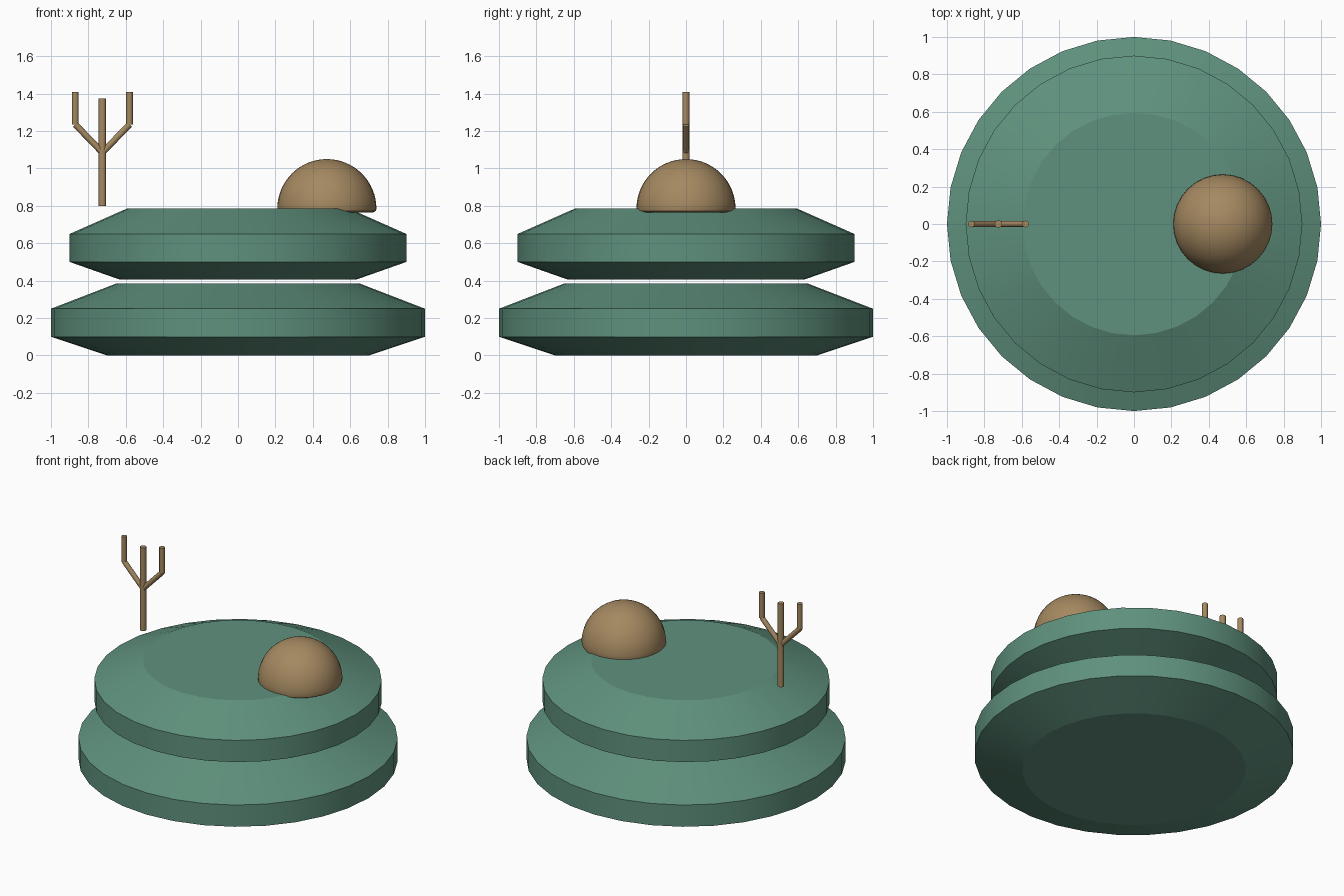
import bpy, bmesh, math
from mathutils import Vector

if "Cube" in bpy.data.objects:
    bpy.data.objects.remove(bpy.data.objects["Cube"])


def material(name, rgb):
    m = bpy.data.materials.new(name)
    m.diffuse_color = (*rgb, 1)
    m.use_nodes = True
    m.node_tree.nodes["Principled BSDF"].inputs["Base Color"].default_value = m.diffuse_color
    return m


GREEN = material("muted green", (0.114, 0.283, 0.205))
TAN = material("tan brown", (0.376, 0.250, 0.119))


def finish(name, bm, mat, angle):
    bmesh.ops.recalc_face_normals(bm, faces=bm.faces)
    mesh = bpy.data.meshes.new(name)
    bm.to_mesh(mesh)
    bm.free()
    mesh.materials.append(mat)
    ob = bpy.data.objects.new(name, mesh)
    bpy.context.collection.objects.link(ob)
    bpy.ops.object.select_all(action='DESELECT')
    ob.select_set(True)
    bpy.context.view_layer.objects.active = ob
    bpy.ops.object.shade_smooth_by_angle(angle=math.radians(angle))
    return ob


def lathe(name, profile, mat, angle, sides=32, x=0):
    """Closed solid of revolution from (radius, z) points, bottom to top."""
    bm = bmesh.new()
    rings = []
    for r, z in profile:
        rings.append([bm.verts.new((x + r * math.cos(i * math.tau / sides),
                                    r * math.sin(i * math.tau / sides), z))
                      for i in range(sides)])
    for a, b in zip(rings, rings[1:]):
        for i in range(sides):
            j = (i + 1) % sides
            bm.faces.new((a[i], a[j], b[j], b[i]))
    bm.faces.new(rings[0][::-1])
    bm.faces.new(rings[-1])
    return finish(name, bm, mat, angle)


def rod(name, start, end, radius=0.02):
    """Cylinder between two points."""
    start, end = Vector(start), Vector(end)
    d = end - start
    bm = bmesh.new()
    bmesh.ops.create_cone(bm, cap_ends=True, segments=12, radius1=radius,
                          radius2=radius, depth=d.length)
    turn = d.to_track_quat('Z', 'Y').to_matrix().to_4x4()
    bmesh.ops.transform(bm, matrix=turn, verts=bm.verts)
    bmesh.ops.translate(bm, vec=(start + end) / 2, verts=bm.verts)
    return finish(name, bm, TAN, 40)


# Two stacked discs with bevelled rims
lathe("lower_disc", [(0.7, 0), (1, 0.1), (1, 0.25), (0.65, 0.385)], GREEN, 15)
lathe("upper_disc", [(0.63, 0.405), (0.9, 0.5), (0.9, 0.65), (0.595, 0.785)], GREEN, 15)

# Dome with a slightly tucked-in base
R, Z = 0.265, 0.785
dome = [(0.248, 0.765), (0.262, 0.773)]
dome += [(R * math.cos(t), Z + R * math.sin(t))
         for t in (i * math.pi / 32 for i in range(16))]
dome.append((0.004, Z + R))
lathe("dome", dome, TAN, 30, x=0.475)

# Forked twig: trunk and two elbowed branches
X = -0.725
rod("twig_trunk", (X, 0, 0.8), (X, 0, 1.375))
for side, label in ((-1, "left"), (1, "right")):
    tip = X + side * 0.145
    rod(f"twig_branch_{label}", (X, 0, 1.085), (tip, 0, 1.235), 0.017)
    rod(f"twig_tip_{label}", (tip, 0, 1.235), (tip, 0, 1.41), 0.018)
